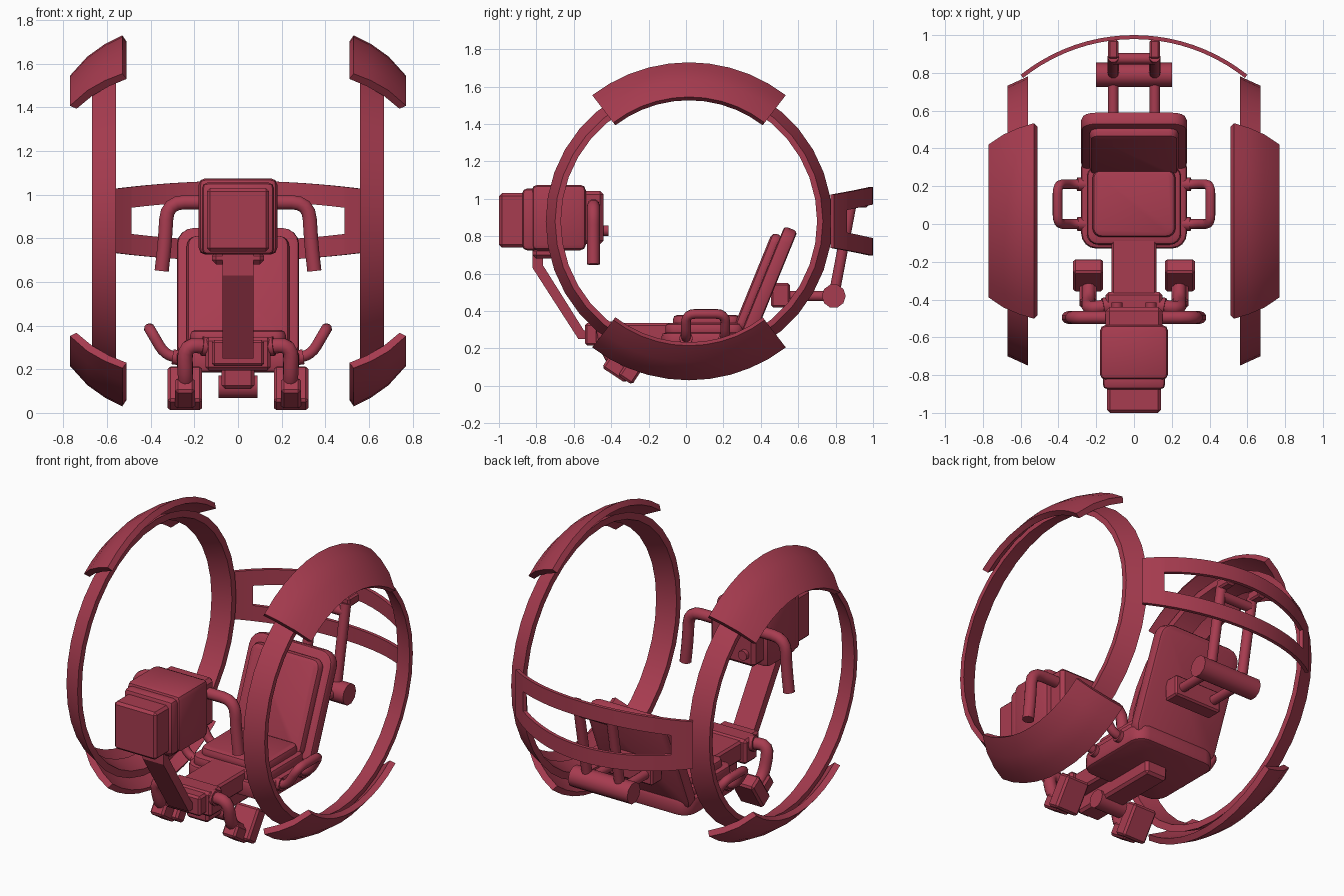
import bpy, bmesh, math
from mathutils import Vector, Matrix

if "Cube" in bpy.data.objects:
    bpy.data.objects.remove(bpy.data.objects["Cube"])

paint = bpy.data.materials.new("crimson_paint")
paint.diffuse_color = (0.39, 0.045, 0.08, 1)
paint.use_nodes = True
paint.node_tree.nodes["Principled BSDF"].inputs["Base Color"].default_value = paint.diffuse_color
CY, CZ = 0.016, 0.88  # hub of the big rings


def finish(name, bm, angle=30):
    bmesh.ops.recalc_face_normals(bm, faces=bm.faces)
    me = bpy.data.meshes.new(name)
    bm.to_mesh(me)
    bm.free()
    me.materials.append(paint)
    me.polygons.foreach_set("use_smooth", [True] * len(me.polygons))
    me.set_sharp_from_angle(angle=math.radians(angle))
    ob = bpy.data.objects.new(name, me)
    bpy.context.collection.objects.link(ob)
    return ob


def box(name, center, size, tilt=0, bevel=0, seg=1, corner=0):
    """Box turned about x; 'corner' rounds the local z edges, 'bevel' the rest."""
    bm = bmesh.new()
    bmesh.ops.create_cube(bm, size=1)
    bmesh.ops.scale(bm, vec=size, verts=bm.verts)
    if corner:
        ed = [e for e in bm.edges if abs(e.verts[0].co.z - e.verts[1].co.z) > 1e-4]
        bmesh.ops.bevel(bm, geom=ed, offset=corner, segments=4, profile=0.5, affect='EDGES')
    if bevel:
        ed = [e for e in bm.edges if e.calc_face_angle(0) > 0.6]
        bmesh.ops.bevel(bm, geom=ed, offset=bevel, segments=seg, profile=0.5, affect='EDGES')
    bm.transform(Matrix.Translation(center) @ Matrix.Rotation(math.radians(tilt), 4, 'X'))
    return finish(name, bm)


def prism(name, outline, half):
    """Side outline of (y, z) points pulled to both sides of x = 0."""
    bm = bmesh.new()
    f = bm.faces.new([bm.verts.new((-half, y, z)) for y, z in outline])
    r = bmesh.ops.extrude_face_region(bm, geom=[f])
    bmesh.ops.translate(bm, vec=(2 * half, 0, 0),
                        verts=[v for v in r["geom"] if isinstance(v, bmesh.types.BMVert)])
    return finish(name, bm)


def tube(name, pts, radius, fillet=0.05):
    """Round bar through the points with rounded bends."""
    p = [Vector(q) for q in pts]
    path = [p[0]]
    for a, b, c in zip(p, p[1:], p[2:]):
        s = b + (a - b).normalized() * min(fillet, (a - b).length * 0.49)
        e = b + (c - b).normalized() * min(fillet, (c - b).length * 0.49)
        path += [s.lerp(b, t).lerp(b.lerp(e, t), t) for t in (0, 0.25, 0.5, 0.75, 1)]
    path.append(p[-1])
    cu = bpy.data.curves.new(name, 'CURVE')
    cu.dimensions = '3D'
    cu.bevel_depth, cu.bevel_resolution, cu.use_fill_caps = radius, 3, True
    sp = cu.splines.new('POLY')
    sp.points.add(len(path) - 1)
    for q, v in zip(sp.points, path):
        q.co = (*v, 1)
    tmp = bpy.data.objects.new(name + "_path", cu)
    bpy.context.collection.objects.link(tmp)
    bpy.context.view_layer.update()
    me = tmp.evaluated_get(bpy.context.evaluated_depsgraph_get()).to_mesh()
    bm = bmesh.new()
    bm.from_mesh(me)
    bmesh.ops.remove_doubles(bm, verts=bm.verts, dist=1e-5)
    bpy.data.objects.remove(tmp)
    return finish(name, bm, 45)


def sweep(name, profile, a0, a1, n, side):
    """Turn an (x, radius) profile about the wheel axis."""
    closed = a1 - a0 >= 360
    bm = bmesh.new()
    rows = []
    for i in range(n if closed else n + 1):
        t = math.radians(a0 + (a1 - a0) * i / n)
        rows.append([bm.verts.new((side * x, CY + r * math.sin(t), CZ + r * math.cos(t)))
                     for x, r in profile])
    k = len(profile)
    for i in range(n):
        a, b = rows[i], rows[(i + 1) % len(rows)]
        for j in range(k):
            bm.faces.new((a[j], a[(j + 1) % k], b[(j + 1) % k], b[j]))
    if not closed:
        bm.faces.new(rows[0])
        bm.faces.new(rows[-1])
    return finish(name, bm)


# Side rings with upper and lower curved guards
ring = [(0.56, 0.766), (0.67, 0.716), (0.67, 0.685), (0.56, 0.725)]
guard = [(0.53, 0.85), (0.61, 0.81), (0.69, 0.753), (0.77, 0.665),
         (0.74, 0.647), (0.67, 0.72), (0.59, 0.778), (0.51, 0.82)]
for s, nm in ((-1, "left"), (1, "right")):
    sweep(nm + "_ring", ring, 0, 360, 36, s)
    sweep(nm + "_upper_guard", guard, -37.5, 37.5, 10, s)
    sweep(nm + "_lower_guard", guard, 142.5, 217.5, 10, s)


# Curved rear frame: two bars joined by end plates
def arc_plate(name, x0, x1, n, low, high):
    bm = bmesh.new()
    rows = []
    for i in range(n + 1):
        x = x0 + (x1 - x0) * i / n
        y = 0.038 + math.sqrt(0.962 ** 2 - x * x)
        rows.append([bm.verts.new((x * k, 0.038 + (y - 0.038) * k, z))
                     for k, z in ((1, low(x)), (1, high(x)), (0.978, high(x)), (0.978, low(x)))])
    for a, b in zip(rows, rows[1:]):
        for j in range(4):
            bm.faces.new((a[j], a[(j + 1) % 4], b[(j + 1) % 4], b[j]))
    bm.faces.new(rows[0])
    bm.faces.new(rows[-1])
    finish(name, bm)


def outer(x):
    return 0.183 - 0.04 * (x / 0.6) ** 2


def inner(x):
    return 0.09 - 0.03 * (x / 0.5) ** 2


arc_plate("rear_upper_bar", -0.5, 0.5, 16, lambda x: CZ + inner(x), lambda x: CZ + outer(x))
arc_plate("rear_lower_bar", -0.5, 0.5, 16, lambda x: CZ - outer(x), lambda x: CZ - inner(x))
for s in (-1, 1):
    arc_plate("rear_bar_end", 0.5 * s, 0.6 * s, 2, lambda x: CZ - outer(x), lambda x: CZ + outer(x))

# Seat: shells with stepped cushions
box("seat_base", (0, 0.125, 0.235), (0.56, 0.51, 0.10), 0, 0.02, 2, 0.08)
box("seat_cushion_lower", (0, 0.10, 0.30), (0.50, 0.42, 0.07), 0, 0.02, 2, 0.06)
box("seat_cushion_upper", (0, 0.11, 0.345), (0.44, 0.36, 0.07), 0, 0.025, 2, 0.05)
box("backrest_shell", (0, 0.435, 0.53), (0.56, 0.67, 0.075), 67.8, 0.018, 2, 0.08)
box("backrest_cushion", (0, 0.388, 0.55), (0.47, 0.56, 0.07), 67.8, 0.03, 2, 0.05)

# Chassis under the seat and toward the feet
box("floor_beam", (0, -0.29, 0.275), (0.24, 0.50, 0.12), 0, 0.012)
box("front_crossbox", (0, -0.42, 0.27), (0.30, 0.12, 0.15), 0, 0.015)
box("under_beam", (0, -0.10, 0.16), (0.15, 0.60, 0.10), 0, 0.015)
tube("under_pivot", [(-0.09, -0.22, 0.12), (0.09, -0.22, 0.12)], 0.055)

# Front post
prism("front_post", [(-0.82, 0.76), (-0.82, 0.63), (-0.575, 0.25), (-0.46, 0.25),
                     (-0.46, 0.295), (-0.545, 0.295), (-0.765, 0.645), (-0.765, 0.76)], 0.07)
box("post_bracket", (0, -0.76, 0.71), (0.24, 0.12, 0.06), 0, 0.02)

# Front console
box("console_body", (0, -0.68, 0.90), (0.36, 0.29, 0.35), 0, 0.03, 2)
box("console_collar", (0, -0.83, 0.89), (0.33, 0.09, 0.33), 0, 0.025, 2)
box("console_nose", (0, -0.92, 0.885), (0.285, 0.16, 0.29), 0, 0.015, 1)
box("console_back", (0, -0.50, 0.90), (0.30, 0.12, 0.285), 0, 0.02, 1)

for s, nm in ((-1, "left"), (1, "right")):
    # Steering handle and console knob
    tube(nm + "_handlebar", [(s * 0.13, -0.495, 0.965), (s * 0.325, -0.495, 0.965),
                             (s * 0.335, -0.495, 0.78), (s * 0.35, -0.495, 0.65)], 0.034, 0.08)
    tube(nm + "_console_knob", [(s * 0.09, -0.46, 0.83), (s * 0.09, -0.415, 0.83)], 0.03)
    # Seat side handle
    a, b, c = (s * 0.25, 0.25), (s * 0.335, 0.265), (s * 0.405, 0.385)
    tube(nm + "_seat_handle", [(a[0], 0, a[1]), (b[0], 0, b[1]), (c[0], 0, c[1]),
                               (c[0], 0.21, c[1]), (b[0], 0.21, b[1]), (a[0], 0.21, a[1])], 0.026)
    for y in (0, 0.21):
        tube(nm + "_seat_handle_socket", [(s * 0.25, y, 0.25), (s * 0.30, y, 0.257)], 0.036)
    # Foot bar and pedal
    tube(nm + "_foot_bar", [(s * 0.12, -0.43, 0.30), (s * 0.245, -0.45, 0.315),
                            (s * 0.24, -0.41, 0.15), (s * 0.24, -0.32, 0.09)], 0.036, 0.07)
    tube(nm + "_foot_bar_collar", [(s * 0.12, -0.43, 0.30), (s * 0.165, -0.437, 0.306)], 0.046)
    box(nm + "_pedal", (s * 0.243, -0.272, 0.112), (0.158, 0.09, 0.195), -33.5, 0.012)
    box(nm + "_pedal_mount", (s * 0.243, -0.365, 0.09), (0.09, 0.15, 0.08), -33.5, 0.012)
    # Rear support rods
    x = s * 0.11
    tube(nm + "_rear_link", [(x, 0.50, 0.48), (x, 0.79, 0.48)], 0.028)
    tube(nm + "_rear_strut", [(x, 0.79, 0.48), (x, 0.885, 0.98)], 0.03)
    box(nm + "_strut_clamp", (x, 0.925, 0.985), (0.055, 0.10, 0.06), 0, 0.01)

# Rear support cross parts
box("rear_mount_block", (0, 0.505, 0.485), (0.32, 0.10, 0.13), 0, 0.01)
tube("rear_roller", [(-0.20, 0.79, 0.48), (0.20, 0.79, 0.48)], 0.064)
tube("strut_crossbar", [(-0.11, 0.875, 0.93), (0.11, 0.875, 0.93)], 0.03)
